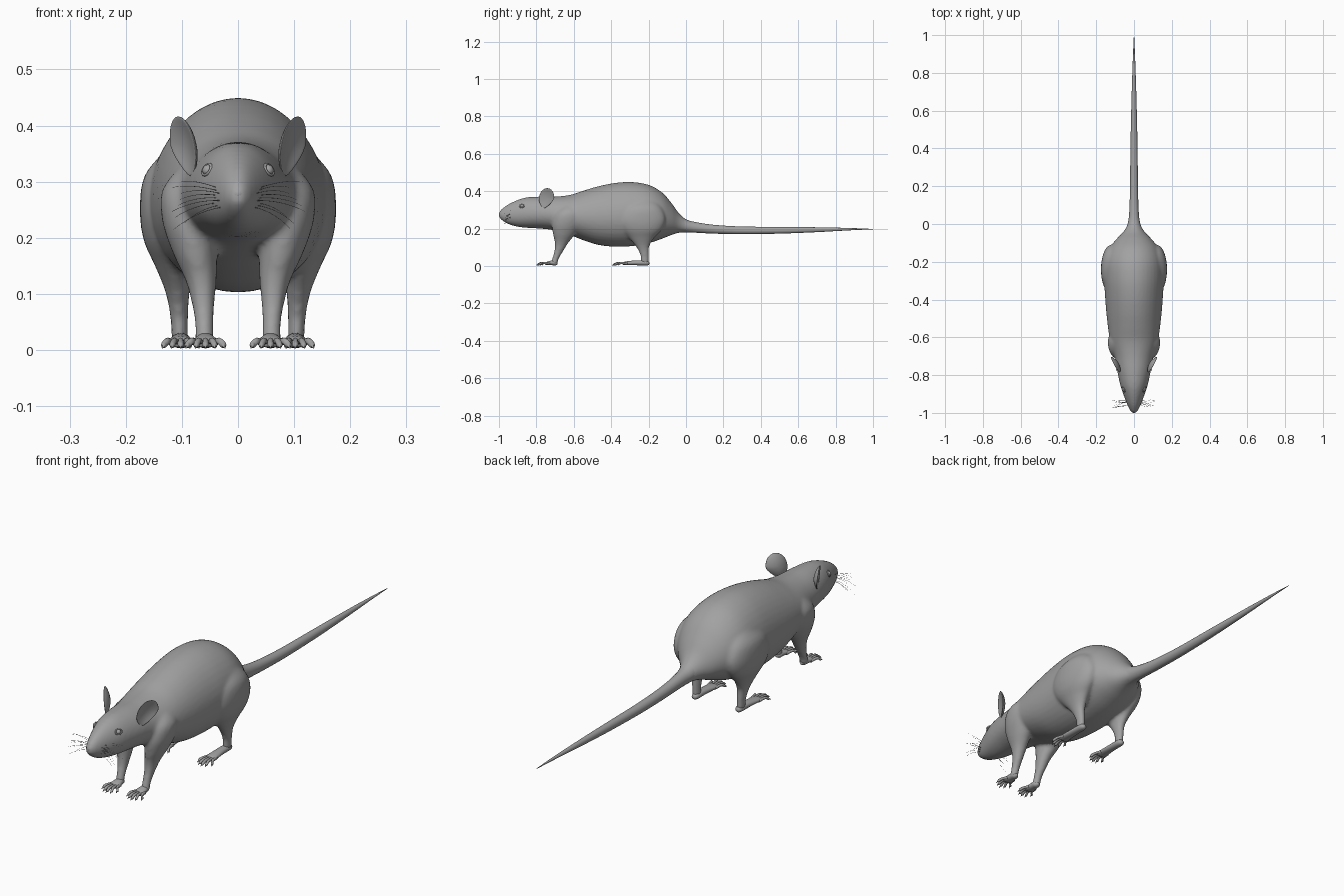
import bpy, bmesh, math, random
from mathutils import Vector, Matrix

if "Cube" in bpy.data.objects:
    bpy.data.objects.remove(bpy.data.objects["Cube"])

random.seed(4)
grey = bpy.data.materials.new("grey")
grey.diffuse_color = (0.36, 0.36, 0.36, 1)
grey.use_nodes = True
grey.node_tree.nodes["Principled BSDF"].inputs["Base Color"].default_value = grey.diffuse_color


def finish(name, bm, smooth=True):
    bmesh.ops.recalc_face_normals(bm, faces=bm.faces)
    me = bpy.data.meshes.new(name)
    bm.to_mesh(me)
    bm.free()
    me.materials.append(grey)
    for p in me.polygons:
        p.use_smooth = smooth
    ob = bpy.data.objects.new(name, me)
    bpy.context.collection.objects.link(ob)
    return ob


def spline(pts, steps):
    """Catmull-Rom resampling of section rows."""
    out = []
    for i in range(len(pts) - 1):
        a, b, c, d = (pts[max(0, min(len(pts) - 1, i + k))] for k in (-1, 0, 1, 2))
        for s in range(steps):
            t = s / steps
            out.append([0.5 * (2 * q + (r - p) * t + (2 * p - 5 * q + 4 * r - u) * t * t
                               + (3 * q - p - 3 * r + u) * t ** 3)
                        for p, q, r, u in zip(a, b, c, d)])
    return out + [list(pts[-1])]


def loft(bm, rows, axis, n=28, steps=4, low=0.0):
    """Rows are x, y, z, half width, half depth; rings lie across the axis."""
    rings = []
    for x, y, z, ra, rb in spline(rows, steps):
        ra, rb = max(ra, 0.0008), max(rb, 0.0008)
        ring = []
        for k in range(n):
            t = 2 * math.pi * k / n
            a, b = ra * math.cos(t) * (1 - low * math.sin(t)), rb * math.sin(t)
            ring.append(bm.verts.new((x + a, y, z + b) if axis == 'y' else (x + a, y + b, z)))
        rings.append(ring)
    for r, s in zip(rings, rings[1:]):
        for k in range(n):
            bm.faces.new((r[k], r[(k + 1) % n], s[(k + 1) % n], s[k]))
    bm.faces.new(rings[0])
    bm.faces.new(rings[-1])


# Trunk and head: y, half width, top, bottom
trunk = [(-1.0, .010, .287, .262), (-.985, .022, .305, .245), (-.95, .038, .33, .224),
         (-.90, .057, .353, .210), (-.85, .073, .367, .204), (-.78, .088, .371, .200),
         (-.70, .102, .371, .190), (-.62, .126, .380, .165), (-.55, .137, .402, .138),
         (-.47, .146, .426, .113), (-.38, .153, .444, .103), (-.29, .158, .449, .106),
         (-.20, .154, .434, .122), (-.13, .130, .395, .145), (-.08, .093, .340, .165),
         (-.04, .055, .285, .177), (0, .034, .250, .181), (.04, .027, .236, .180)]
bm = bmesh.new()
loft(bm, [(0, y, (t + b) / 2, w, (t - b) / 2) for y, w, t, b in trunk], 'y', 40, 4, 0.08)

# Legs: x, y, z, half width, half depth from top to ankle
fore = [(.080, -.615, .330, .020, .030), (.088, -.625, .285, .047, .070),
        (.085, -.635, .230, .050, .080), (.077, -.650, .175, .040, .062),
        (.066, -.665, .125, .028, .037), (.062, -.680, .080, .020, .024),
        (.060, -.697, .040, .016, .018), (.060, -.705, .012, .017, .019)]
hind = [(.105, -.225, .355, .025, .050), (.115, -.235, .310, .052, .105),
        (.121, -.240, .250, .054, .130), (.120, -.238, .195, .048, .110),
        (.114, -.238, .150, .034, .068), (.108, -.232, .105, .022, .036),
        (.105, -.222, .060, .016, .023), (.104, -.220, .014, .015, .020)]
for side in (1, -1):
    for leg in (fore, hind):
        loft(bm, [(side * r[0],) + r[1:] for r in leg], 'z')
# Blend trunk and legs into one skin
body = finish("body", bm)
rm = body.modifiers.new("blend", 'REMESH')
rm.mode, rm.voxel_size, rm.use_smooth_shade = 'VOXEL', 0.0075, True
sm = body.modifiers.new("soften", 'SMOOTH')
sm.factor, sm.iterations = 0.5, 5

# Tail: y, half width, top, bottom
tail = [(-.05, .050, .285, .178), (0, .034, .250, .180), (.05, .026, .235, .178),
        (.15, .022, .220, .173), (.30, .020, .211, .170), (.50, .017, .209, .173),
        (.70, .012, .207, .181), (.88, .006, .203, .191), (1.0, .0008, .198, .196)]
bm = bmesh.new()
loft(bm, [(0, y, (t + b) / 2, w, (t - b) / 2) for y, w, t, b in tail], 'y', 20)
finish("tail", bm)


def paw(name, side, cx, heel, ball, tip, spread):
    """Flat sole, spread toes and pointed claws."""
    bm = bmesh.new()
    x = side * cx
    m = (heel + ball) / 2
    loft(bm, [(x, heel + .004, .014, .004, .004), (x, heel - .008, .016, .015, .013),
              (x, m, .017, .018, .013), (x, ball, .014, .023, .010),
              (x, ball - .012, .011, .019, .006)], 'y', 16, 3)
    for k in range(5):
        f = (k - 2) / 2
        end = tip + .022 * abs(f) ** 2
        x0, x1 = x + side * f * .017, x + side * f * spread
        mid = (ball + end) / 2
        loft(bm, [(x0, ball + .012, .013, .006, .006), ((x0 + x1) / 2, mid, .016, .0055, .006),
                  (x1, end + .012, .009, .0055, .006), (x1, end + .007, .008, .003, .003),
                  (x1 + side * f * .003, end, .003, .0008, .0008)], 'y', 8, 3)
    finish(name, bm)


for side, tag in ((1, "left"), (-1, "right")):
    paw("front_paw_" + tag, side, .058, -.690, -.740, -.802, .032)
    paw("hind_paw_" + tag, side, .102, -.200, -.325, -.395, .030)

    # Cupped ear with a narrow base
    u = Vector((.47, .88, 0)).normalized()
    v = Vector((.16, .06, 1)).normalized()
    n = u.cross(v).normalized()
    bm = bmesh.new()
    bmesh.ops.create_uvsphere(bm, u_segments=32, v_segments=20, radius=1)
    for w in bm.verts:
        a, b, c = w.co
        r2 = min(1, a * a + b * b)
        narrow = 1 - .40 * max(0, -b) ** 1.5
        p = (Vector((.098, -.745, .363)) + u * (a * .046 * narrow - .012 * max(0, -b))
             + v * (b * .054) + n * (c * .006 - .012 * (1 - r2)))
        w.co = (p.x * side, p.y, p.z)
    finish("ear_" + tag, bm)

    # Eye with a lid ring
    look = Vector((.78 * side, -.42, .42)).normalized()
    pos = Vector((.053 * side, -.876, .320))
    rot = look.to_track_quat('Z', 'Y').to_matrix().to_4x4()
    bm = bmesh.new()
    bmesh.ops.create_uvsphere(bm, u_segments=16, v_segments=10, radius=.0105,
                              matrix=Matrix.Translation(pos) @ rot)
    finish("eye_" + tag, bm)
    bm = bmesh.new()
    grid = []
    for i in range(24):
        s = 2 * math.pi * i / 24
        ring = []
        for j in range(8):
            t = 2 * math.pi * j / 8
            r = .0125 + .0028 * math.cos(t)
            q = Vector((r * math.cos(s) * 1.1, r * math.sin(s) * .85, .003 + .0028 * math.sin(t)))
            ring.append(bm.verts.new(pos + rot.to_3x3() @ q))
        grid.append(ring)
    for i in range(24):
        for j in range(8):
            a, b = grid[i], grid[(i + 1) % 24]
            bm.faces.new((a[j], a[(j + 1) % 8], b[(j + 1) % 8], b[j]))
    finish("eyelid_" + tag, bm)

    # Whiskers
    cu = bpy.data.curves.new("whiskers_" + tag, 'CURVE')
    cu.dimensions, cu.bevel_depth, cu.bevel_resolution = '3D', .0006, 0
    cu.resolution_u = 4
    cu.materials.append(grey)
    for k in range(9):
        f = k / 8
        root = Vector((.027, -.958 + .012 * (k % 3), .255 + .03 * f))
        end = Vector((random.uniform(.085, .122), random.uniform(-.975, -.925), .215 + .085 * f))
        bend = (root + end) / 2 + Vector((.005, -.005, .012))
        sp = cu.splines.new('NURBS')
        sp.points.add(2)
        sp.order_u, sp.use_endpoint_u = 3, True
        for q, co in zip(sp.points, (root, bend, end)):
            q.co = (co.x * side, co.y, co.z, 1)
            q.radius = .4 if co is end else 1
    bpy.context.collection.objects.link(bpy.data.objects.new("whiskers_" + tag, cu))

# Nose tip
bm = bmesh.new()
bmesh.ops.create_uvsphere(bm, u_segments=20, v_segments=12, radius=1,
                          matrix=Matrix.Translation((0, -.986, .278)) @ Matrix.Diagonal((.014, .014, .014, 1)))
finish("nose", bm)
